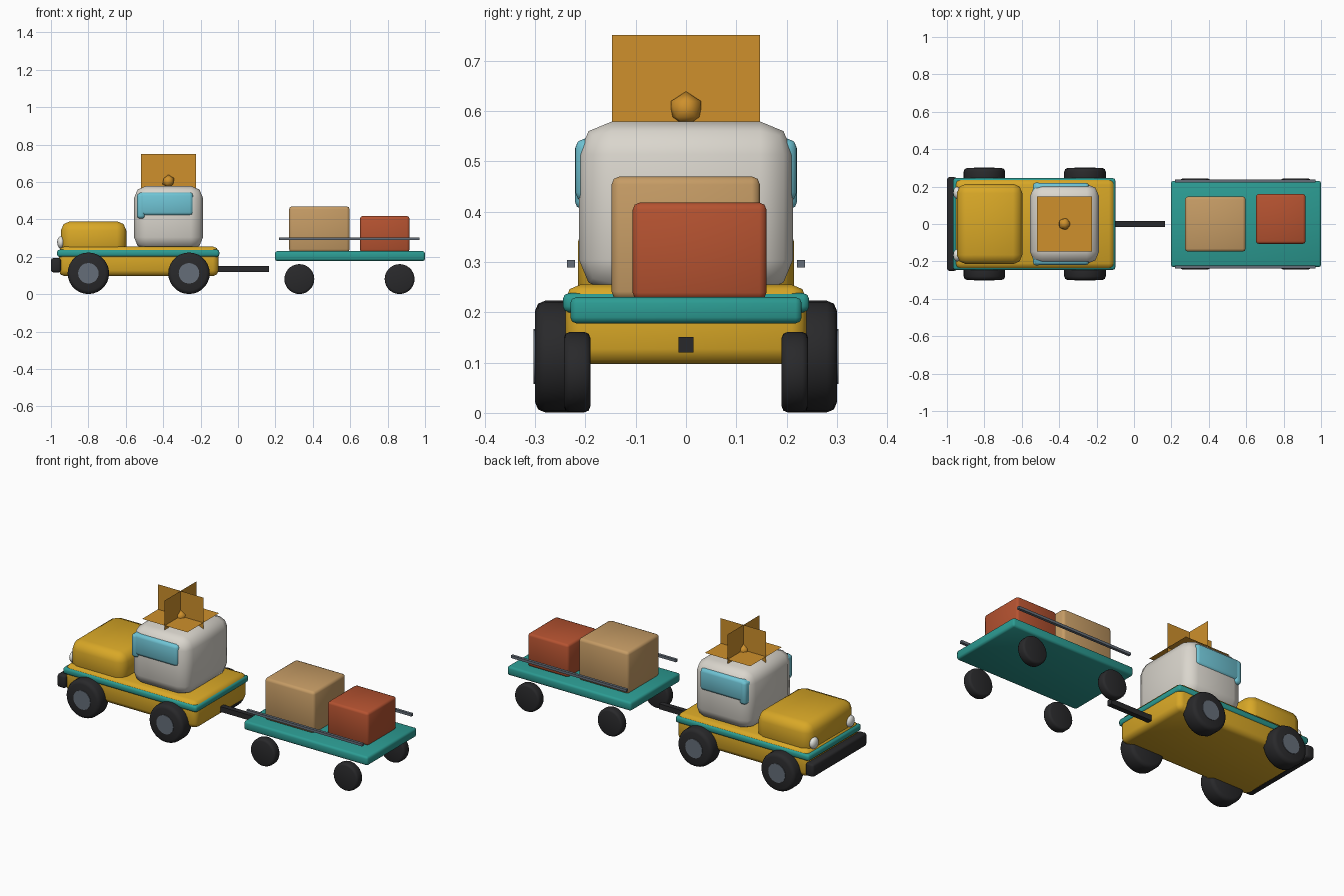
import bpy, bmesh, math
from mathutils import Matrix, Vector

if "Cube" in bpy.data.objects:
    bpy.data.objects.remove(bpy.data.objects["Cube"])


def material(name, rgb):
    m = bpy.data.materials.new(name)
    m.diffuse_color = (*rgb, 1)
    m.use_nodes = True
    m.node_tree.nodes["Principled BSDF"].inputs["Base Color"].default_value = m.diffuse_color
    return m


YELLOW = material("yellow paint", (0.69, 0.39, 0.02))
TEAL = material("teal paint", (0.025, 0.33, 0.29))
WHITE = material("warm white", (0.70, 0.67, 0.61))
GLASS = material("light blue glass", (0.16, 0.55, 0.66))
BLACK = material("black rubber", (0.022, 0.022, 0.024))
GREY = material("steel grey", (0.13, 0.155, 0.19))
TAN = material("tan cardboard", (0.56, 0.33, 0.13))
RED = material("brick red", (0.46, 0.085, 0.03))
ORANGE = material("amber", (0.62, 0.28, 0.025))
LAMP = material("lamp white", (0.80, 0.80, 0.76))


def finish(name, bm, mat, angle=50):
    mesh = bpy.data.meshes.new(name)
    bm.to_mesh(mesh)
    bm.free()
    mesh.materials.append(mat)
    ob = bpy.data.objects.new(name, mesh)
    bpy.context.collection.objects.link(ob)
    if angle:
        bpy.ops.object.select_all(action='DESELECT')
        ob.select_set(True)
        bpy.context.view_layer.objects.active = ob
        bpy.ops.object.shade_smooth_by_angle(angle=math.radians(angle))
    return ob


def box(name, mat, x, y, z, bevel=0.0, segments=2):
    """Rounded box from (min, max) pairs."""
    bm = bmesh.new()
    bmesh.ops.create_cube(bm, size=1)
    for v in bm.verts:
        v.co = Vector([(a + b) / 2 + c * (b - a) for (a, b), c in zip((x, y, z), v.co)])
    if bevel:
        bmesh.ops.bevel(bm, geom=bm.edges[:], offset=bevel, segments=segments,
                        profile=0.5, affect='EDGES', clamp_overlap=True)
    return finish(name, bm, mat)


def disc(name, mat, x, z, r, y0, y1, bevel, sides=28):
    """Cylinder along y with rounded rims."""
    bm = bmesh.new()
    place = Matrix.Translation((x, (y0 + y1) / 2, z)) @ Matrix.Rotation(math.pi / 2, 4, 'X')
    bmesh.ops.create_cone(bm, cap_ends=True, segments=sides, radius1=r, radius2=r,
                          depth=abs(y1 - y0), matrix=place)
    if bevel:
        rims = [e for e in bm.edges if abs(e.verts[0].co.y - e.verts[1].co.y) < 1e-5]
        bmesh.ops.bevel(bm, geom=rims, offset=bevel, segments=2, profile=0.5, affect='EDGES')
    return finish(name, bm, mat)


# Truck body
box("truck_body", YELLOW, (-0.958, -0.104), (-0.24, 0.24), (0.097, 0.255), 0.03)
box("truck_trim", TEAL, (-0.967, -0.10), (-0.245, 0.245), (0.20, 0.238), 0.012)
box("hood", YELLOW, (-0.947, -0.597), (-0.215, 0.215), (0.20, 0.39), 0.05)
box("cab", WHITE, (-0.556, -0.187), (-0.213, 0.213), (0.24, 0.579), 0.065)
box("bumper", BLACK, (-1.0, -0.947), (-0.25, 0.25), (0.117, 0.193), 0.012)

# Cab glass passes through the cab and shows on both sides
box("side_windows", GLASS, (-0.535, -0.24), (-0.22, 0.22), (0.42, 0.545), 0.018)
box("windshield", GLASS, (-0.54, -0.497), (-0.221, 0.221), (0.405, 0.54), 0.015)

# Beacon and its three crossed panels
CENTRE = Vector((-0.372, 0, 0.604))
bm = bmesh.new()
bmesh.ops.create_icosphere(bm, subdivisions=1, radius=0.035, matrix=Matrix.Translation(CENTRE))
finish("beacon", bm, ORANGE)
for name, axis in (("flat", None), ("long", 'X'), ("cross", 'Y')):
    bm = bmesh.new()
    turn = Matrix.Rotation(math.pi / 2, 4, axis) if axis else Matrix()
    bmesh.ops.create_grid(bm, x_segments=1, y_segments=1, size=0.147,
                          matrix=Matrix.Translation(CENTRE) @ turn)
    finish(f"beacon_panel_{name}", bm, ORANGE, 0)

# Tow bar and trailer bed
box("tow_bar", BLACK, (-0.13, 0.165), (-0.015, 0.015), (0.12, 0.151))
box("trailer_bed", TEAL, (0.197, 1.0), (-0.23, 0.23), (0.178, 0.23), 0.012)

# Cargo
box("large_crate", TAN, (0.273, 0.597), (-0.148, 0.147), (0.225, 0.47), 0.016)
box("small_crate", RED, (0.652, 0.917), (-0.106, 0.16), (0.225, 0.418), 0.014)

# Parts mirrored left and right
for side, s in (("front", -1), ("back", 1)):
    for n, x in enumerate((-0.80, -0.262), 1):
        disc(f"truck_wheel_{side}_{n}", BLACK, x, 0.112, 0.111, s * 0.20, s * 0.30, 0.02)
        disc(f"wheel_hub_{side}_{n}", GREY, x, 0.112, 0.055, s * 0.26, s * 0.303, 0, 20)
    for n, x in enumerate((0.328, 0.864), 1):
        disc(f"trailer_wheel_{side}_{n}", BLACK, x, 0.081, 0.08, s * 0.19, s * 0.243, 0.012)
    box(f"trailer_rail_{side}", GREY, (0.22, 0.97), sorted((s * 0.221, s * 0.237)), (0.289, 0.304))
    bm = bmesh.new()
    bmesh.ops.create_uvsphere(bm, u_segments=16, v_segments=10, radius=0.033,
                              matrix=Matrix.Translation((-0.947, s * 0.167, 0.277))
                              @ Matrix.Diagonal((0.6, 1, 1, 1)))
    finish(f"headlight_{side}", bm, LAMP)
